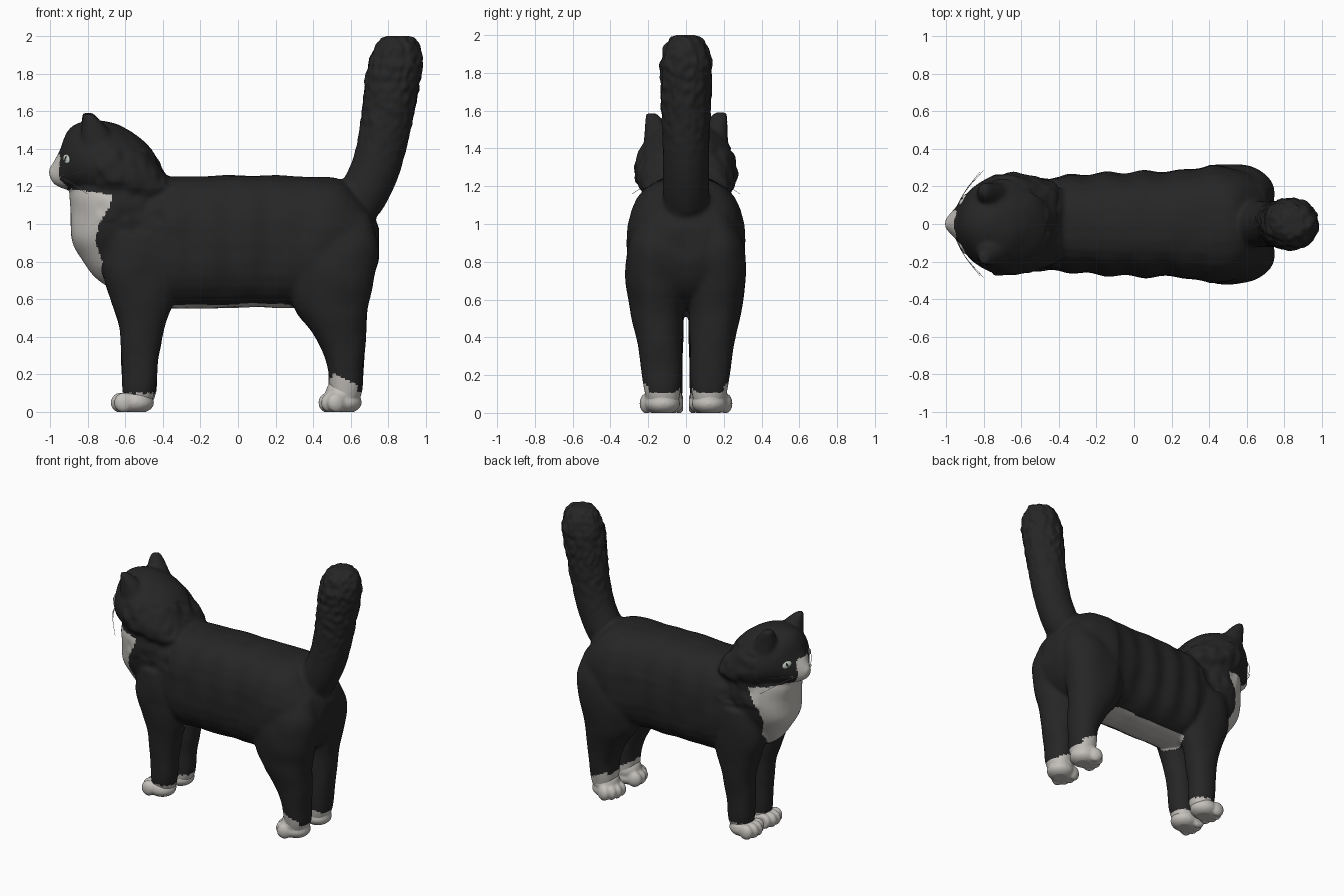
import bpy, bmesh, math
from mathutils import Vector, Matrix, noise
from mathutils.bvhtree import BVHTree

if "Cube" in bpy.data.objects:
    bpy.data.objects.remove(bpy.data.objects["Cube"])


def material(name, rgb):
    m = bpy.data.materials.new(name)
    m.diffuse_color = (*rgb, 1)
    m.use_nodes = True
    m.node_tree.nodes["Principled BSDF"].inputs["Base Color"].default_value = m.diffuse_color
    return m


BLACK = material("black fur", (0.019, 0.019, 0.019))
WHITE = material("white fur", (0.55, 0.53, 0.50))
NOSE = material("pale nose", (0.50, 0.45, 0.42))
EYE = material("pale eye", (0.55, 0.60, 0.55))


def resample(rows, steps=5):
    """Catmull-Rom interpolation through rows of numbers."""
    out = []
    for i in range(len(rows) - 1):
        a, b, c, d = (rows[max(0, min(len(rows) - 1, i + k))] for k in (-1, 0, 1, 2))
        for s in range(steps):
            t = s / steps
            out.append([q + 0.5 * t * (r - p + t * (2 * p - 5 * q + 4 * r - w + t * (3 * (q - r) + w - p)))
                        for p, q, r, w in zip(a, b, c, d)])
    return out + [list(rows[-1])]


def circle(power, n=28):
    """Unit superellipse points."""
    for i in range(n):
        a = 2 * math.pi * i / n
        c, s = math.cos(a), math.sin(a)
        yield math.copysign(abs(c) ** (2 / power), c), math.copysign(abs(s) ** (2 / power), s)


def skin(bm, rings):
    loops = [[bm.verts.new(p) for p in r] for r in rings]
    n = len(loops[0])
    for a, b in zip(loops, loops[1:]):
        for i in range(n):
            bm.faces.new((a[i], a[(i + 1) % n], b[(i + 1) % n], b[i]))
    bm.faces.new(loops[0])
    bm.faces.new(loops[-1])


def loft_x(bm, rows, power=2.2, taper=0):
    """Sections (x, z low, z high, half width) along the body."""
    skin(bm, [[(x, u * w * (1 - taper * v), (a + b) / 2 + v * (b - a) / 2) for u, v in circle(power)]
              for x, a, b, w in resample(rows)])


def loft_z(bm, rows, side=1, power=2.2):
    """Sections (z, x low, x high, y low, y high) going upward."""
    skin(bm, [[((a + b) / 2 + u * (b - a) / 2, side * ((c + d) / 2 + v * (d - c) / 2), z)
               for u, v in circle(power)] for z, a, b, c, d in resample(rows)])


def tube(bm, rows, n=28):
    """Round tube through (x, y, z, radius)."""
    pts = resample(rows)
    rings = []
    for i, (x, y, z, r) in enumerate(pts):
        t = (Vector(pts[min(i + 1, len(pts) - 1)][:3]) - Vector(pts[max(i - 1, 0)][:3])).normalized()
        s = (Vector((0, 1, 0)) - t * t.y).normalized()
        up = t.cross(s)
        rings.append([Vector((x, y, z)) + r * (u * s * 0.94 + v * up) for u, v in circle(2, n)])
    skin(bm, rings)


def blob(bm, centre, radii, rot=Matrix()):
    m = Matrix.Translation(centre) @ rot @ Matrix.Diagonal((*radii, 1))
    bmesh.ops.create_uvsphere(bm, u_segments=20, v_segments=12, radius=1, matrix=m)


def finish(bm, name, mats, voxel=0, smooth=8):
    """Make the object; with a voxel size the pieces are fused and smoothed."""
    bmesh.ops.recalc_face_normals(bm, faces=bm.faces)
    me = bpy.data.meshes.new(name)
    bm.to_mesh(me)
    bm.free()
    ob = bpy.data.objects.new(name, me)
    bpy.context.collection.objects.link(ob)
    if voxel:
        r = ob.modifiers.new("fuse", 'REMESH')
        r.mode, r.voxel_size = 'VOXEL', voxel
        s = ob.modifiers.new("soften", 'SMOOTH')
        s.factor, s.iterations = 0.5, smooth
        me = bpy.data.meshes.new_from_object(ob.evaluated_get(bpy.context.evaluated_depsgraph_get()))
        ob.modifiers.clear()
        ob.data = me
        me.name = name
    me.materials.clear()
    for m in mats:
        me.materials.append(m)
    me.shade_smooth()
    return ob


def ruffle(me, amount):
    """Push the surface along its normals for a furry look."""
    normals = [v.normal.copy() for v in me.vertices]
    for v, n in zip(me.vertices, normals):
        v.co += n * amount(v.co)


# Body: torso, chest, head, ears and legs fused into one coat
bm = bmesh.new()
loft_x(bm, [(-0.6, 0.66, 1.2, .2), (-0.4, 0.56, 1.25, .25), (-0.2, 0.55, 1.255, .27), (0.05, 0.555, 1.26, .28),
            (0.25, 0.555, 1.255, .285), (0.42, 0.54, 1.25, .315), (0.54, 0.56, 1.235, .295),
            (0.64, 0.62, 1.15, .26), (0.71, 0.7, 1.06, .19), (0.75, 0.8, 0.98, .10)], 2.5)
loft_z(bm, [(0.66, -.69, -.4, -.06, .06), (0.72, -.765, -.4, -.11, .11), (0.82, -.84, -.4, -.165, .165),
            (0.92, -.885, -.4, -.21, .21), (1.05, -.89, -.38, -.235, .235), (1.18, -.89, -.385, -.23, .23),
            (1.3, -.8, -.41, -.21, .21), (1.42, -.75, -.48, -.18, .18), (1.5, -.72, -.58, -.1, .1)])
loft_x(bm, [(-1.008, 1.265, 1.295, .018), (-0.985, 1.22, 1.32, .045), (-0.945, 1.195, 1.39, .085),
            (-0.91, 1.185, 1.49, .135), (-0.86, 1.175, 1.535, .19), (-0.78, 1.15, 1.55, .24),
            (-0.70, 1.12, 1.545, .27), (-0.62, 1.10, 1.52, .265), (-0.54, 1.09, 1.46, .255),
            (-0.45, 1.12, 1.355, .225), (-0.38, 1.14, 1.26, .18)], 2.1, 0.18)
for side in (1, -1):
    # ears
    loft_z(bm, [(1.42, -.83, -.65, .07, .225), (1.50, -.835, -.69, .095, .22), (1.56, -.83, -.74, .125, .22),
                (1.59, -.825, -.775, .155, .215)], side)
    # front legs, set close together
    loft_z(bm, [(0.04, -.6, -.46, .03, .17), (0.12, -.615, -.435, .018, .19), (0.3, -.62, -.42, .015, .20),
                (0.45, -.635, -.39, .012, .215), (0.58, -.675, -.35, .005, .23), (0.75, -.72, -.33, 0, .25),
                (0.95, -.7, -.36, 0, .245)], side)
    # hind legs
    loft_z(bm, [(0.04, .5, .64, .04, .2), (0.12, .485, .66, .028, .22), (0.25, .475, .667, .022, .24),
                (0.4, .41, .68, .018, .265), (0.55, .30, .69, .012, .295), (0.7, .28, .72, .005, .32),
                (0.88, .3, .75, .005, .31), (1.05, .4, .70, .02, .24)], side)
# tail root
tube(bm, [(.46, 0, .92, .08), (.54, 0, 1.0, .115), (.645, 0, 1.13, .132), (.70, 0, 1.23, .118), (.73, 0, 1.31, .09)])
body = finish(bm, "body", [BLACK, WHITE], 0.0125, 9)
# soft ripples along the flanks, rougher mane
ruffle(body.data, lambda p: 0.006 * noise.noise(p * 7)
       + (0.006 * math.sin(p.x * 31.4 - 0.2) * min(1, max(0, (abs(p.y) - .15) * 12)) if -.4 < p.x < .4 else 0)
       + (0.012 * noise.noise(p * 15) if -0.75 < p.x < -0.40 and 1.0 < p.z < 1.4 else 0))

# White bib, muzzle, belly and socks
BIB = [(0.68, -.70), (0.8, -.72), (0.9, -.76), (1.0, -.74), (1.08, -.69), (1.2, -.65)]


def is_white(c, n):
    if c.z < 0.3:
        return c.z < (0.1 if c.x < 0 else 0.19 - 0.5 * (c.x - 0.48) + (.03 if abs(c.y) > .2 else 0))
    if n.z < -0.6 and abs(c.y) < 0.12 and -0.42 < c.x < 0.36:
        return True
    if c.x < -0.885 and c.z > 1.185:
        return c.z < 1.37 and abs(c.y) < .075 and c.x < (-0.945 if c.z > 1.25 else -0.91)
    for (z0, x0), (z1, x1) in zip(BIB, BIB[1:]):
        if z0 <= c.z < z1:
            return (c.x < x0 + (x1 - x0) * (c.z - z0) / (z1 - z0) and c.z < 1.155 - 0.15 * (c.x + 0.67)
                    and abs(c.y) < 0.05 + (c.z - 0.68) * 0.9)
    return False


for f in body.data.polygons:
    f.material_index = int(is_white(f.center, f.normal))

# Tail: thick upright brush, rougher toward the tip
bm = bmesh.new()
tube(bm, [(.60, 0, 1.06, .10), (.65, 0, 1.13, .128), (.725, 0, 1.28, .13), (.772, 0, 1.45, .132),
          (.803, 0, 1.63, .140), (.83, 0, 1.80, .146), (.85, 0, 1.89, .138), (.87, 0, 1.955, .11),
          (.88, 0, 1.99, .07), (.883, 0, 2.003, .03)])
tail = finish(bm, "tail", [BLACK], 0.011, 5)
ruffle(tail.data, lambda p: min(1, max(0, (p.z - 1.25) * 2)) * 0.012 * noise.noise(Vector((p.x * 30, p.y * 30, p.z * 22))))
for v in tail.data.vertices:
    v.co.z = min(v.co.z, 2.0)

# Paws with four soft toes each; the hind pair turns outward
for name, x, y, turn, top in (("front_paw", -.545, .105, 0, .06), ("hind_paw", .56, .125, .35, .10)):
    for side, label in ((1, "left"), (-1, "right")):
        bm = bmesh.new()
        blob(bm, (0, 0, .05), (.10, .095, .06))
        blob(bm, (0, 0, top), (.095, .094, .085 if top > .06 else .06))
        for i in range(4):
            blob(bm, (-.09 + .018 * abs(i - 1.5), .045 * (i - 1.5), .05), (.052, .034, .054))
        bm.transform(Matrix.Translation((x, side * y, 0)) @ Matrix.Rotation(-side * turn, 4, 'Z'))
        paw = finish(bm, f"{name}_{label}", [WHITE], 0.009, 6)
        for v in paw.data.vertices:
            v.co.z = max(v.co.z, 0)
            v.co.y = side * max(side * v.co.y, 0.015)

# Eyes set on the face surface, with slit pupils
tree = BVHTree.FromPolygons([v.co for v in body.data.vertices], [p.vertices[:] for p in body.data.polygons])
for side, label in ((1, "left"), (-1, "right")):
    loc, nor, _, _ = tree.find_nearest((-.905, side * .125, 1.345))
    rot = nor.to_track_quat('Z', 'Y').to_matrix().to_4x4() @ Matrix.Rotation(side * 0.4, 4, 'Z')
    for part, mat, size, lift in (("eye", EYE, (.036, .023, .009), 0), ("pupil", BLACK, (.007, .016, .004), .007)):
        bm = bmesh.new()
        blob(bm, loc + nor * lift, size, rot)
        finish(bm, f"{part}_{label}", [mat])

# Nose
bm = bmesh.new()
blob(bm, (-.98, 0, 1.29), (.02, .026, .02))
finish(bm, "nose", [NOSE])

# Whiskers
bm = bmesh.new()
for side in (1, -1):
    for i, dz in enumerate((-.04, .02)):
        tube(bm, [(-.96, side * .05, 1.25, .002), (-.90, side * .17, 1.25 + dz * .6, .002),
                  (-.80 - .02 * i, side * (.285 - .01 * i), 1.24 + dz * 2, .001)], 5)
finish(bm, "whiskers", [WHITE])
